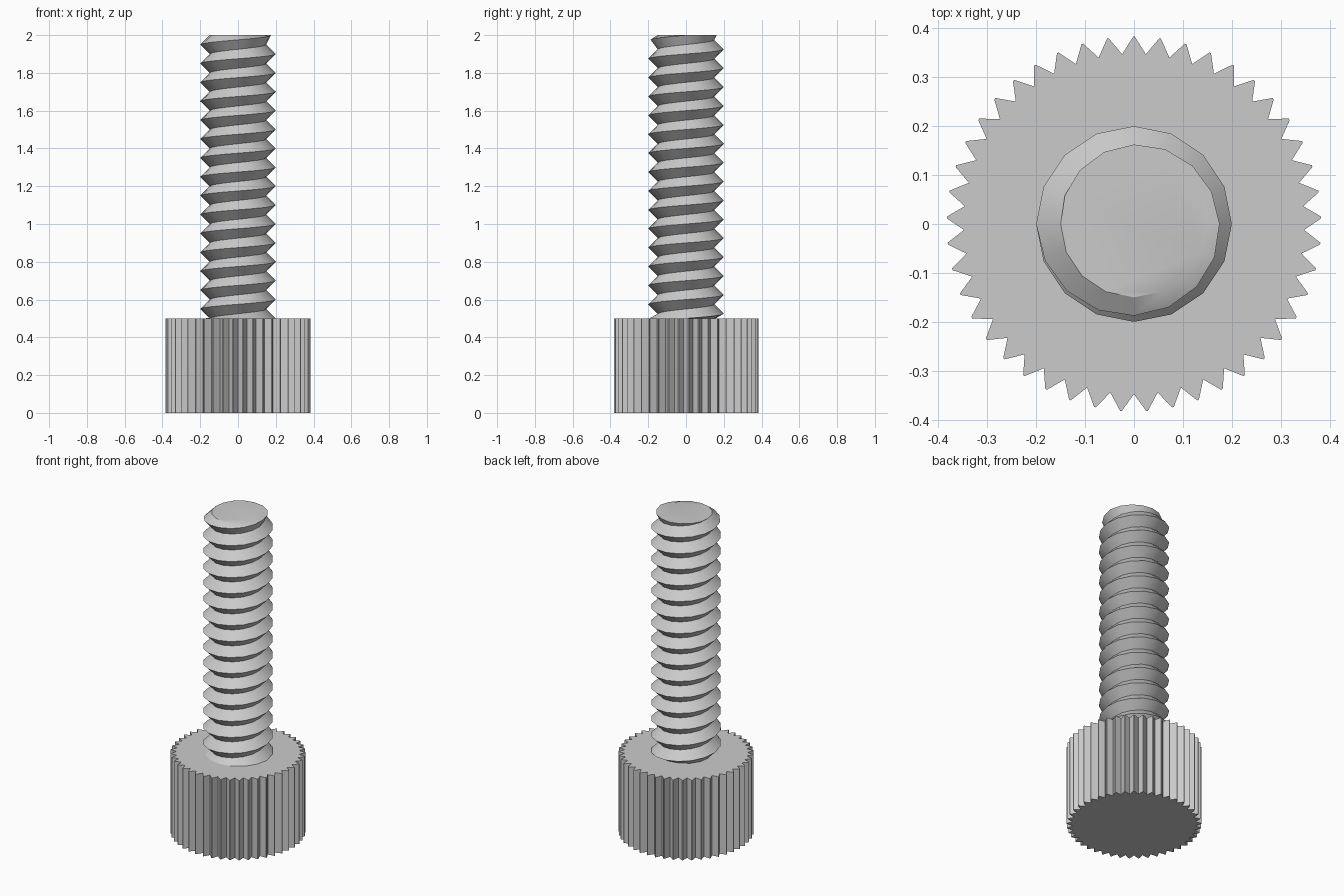
import bpy
import bmesh
from math import cos, sin, pi, radians

HEAD_TOP, TOP = 0.5, 2.0
ROOT, CREST, PITCH = 0.15, 0.20, 0.1
SEGMENTS = 16
TEETH, TIP, VALLEY = 45, 0.383, 0.348

cube = bpy.data.objects.get("Cube")
if cube:
    bpy.data.objects.remove(cube, do_unlink=True)

steel = bpy.data.materials.new("grey_steel")
steel.use_nodes = True
steel.diffuse_color = (0.6, 0.6, 0.6, 1)
steel.node_tree.nodes["Principled BSDF"].inputs["Base Color"].default_value = (0.6, 0.6, 0.6, 1)


def finish(name, bm):
    bmesh.ops.remove_doubles(bm, verts=bm.verts[:], dist=0.0001)
    bmesh.ops.recalc_face_normals(bm, faces=bm.faces[:])
    mesh = bpy.data.meshes.new(name)
    bm.to_mesh(mesh)
    bm.free()
    mesh.materials.append(steel)
    obj = bpy.data.objects.new(name, mesh)
    bpy.context.collection.objects.link(obj)
    return obj


# Knurled head: toothed outline with slightly blunt tips, extruded upwards
bm = bmesh.new()
step = 2 * pi / TEETH
outline = []
for i in range(TEETH):
    middle = pi / 2 + i * step
    for radius, turn in ((VALLEY, -0.5), (TIP, -0.035), (TIP, 0.035)):
        a = middle + turn * step
        outline.append(bm.verts.new((radius * cos(a), radius * sin(a), 0)))
base = bm.faces.new(outline)
side = bmesh.ops.extrude_face_region(bm, geom=[base], use_keep_orig=True)
bmesh.ops.translate(bm, vec=(0, 0, HEAD_TOP),
                    verts=[v for v in side["geom"] if isinstance(v, bmesh.types.BMVert)])
finish("knurled_head", bm)

# Threaded shank: a root helix and a crest helix joined by two flanks
bm = bmesh.new()
turns = round((TOP - HEAD_TOP) / PITCH)
last = turns * SEGMENTS


def helix_point(k, radius, lift):
    a = pi + 2 * pi * k / SEGMENTS
    z = HEAD_TOP + lift + PITCH * k / SEGMENTS
    z = min(max(z, HEAD_TOP - 0.004), TOP)
    return bm.verts.new((radius * cos(a), radius * sin(a), z))


def crest_radius(k):
    # The crest fades into the root over the last turn
    fade = max(0, (k - last + SEGMENTS) / SEGMENTS)
    return CREST + (ROOT - CREST) * fade


root = {k: helix_point(k, ROOT, 0) for k in range(-SEGMENTS, last + SEGMENTS + 1)}
crest = {k: helix_point(k, crest_radius(k), PITCH / 2) for k in range(-SEGMENTS, last + 1)}
for k in range(-SEGMENTS, last):
    above = k + SEGMENTS
    bm.faces.new((root[k], root[k + 1], crest[k + 1], crest[k]))
    bm.faces.new((crest[k], crest[k + 1], root[above + 1], root[above]))
bm.faces.new([root[k] for k in range(last, last + SEGMENTS)])
shank = finish("threaded_shank", bm)

bpy.ops.object.select_all(action="DESELECT")
shank.select_set(True)
bpy.context.view_layer.objects.active = shank
bpy.ops.object.shade_smooth_by_angle(angle=radians(30))
